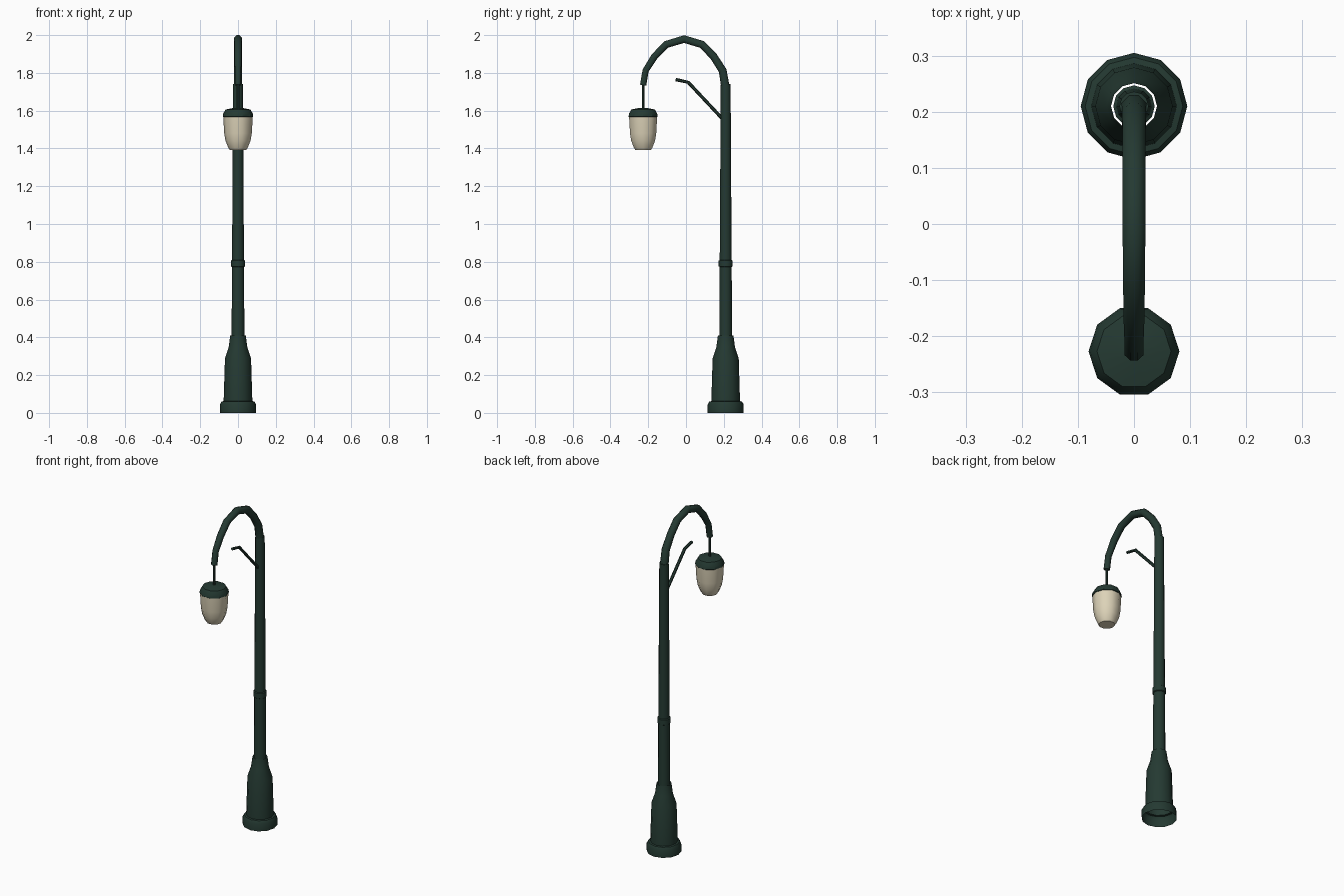
import bpy
import bmesh
import math
from mathutils import Vector

default = bpy.data.objects.get("Cube")
if default:
    bpy.data.objects.remove(default, do_unlink=True)

POLE_Y, LAMP_Y = 0.21, -0.227


def material(name, rgb, roughness):
    m = bpy.data.materials.new(name)
    m.use_nodes = True
    m.diffuse_color = (*rgb, 1)
    node = m.node_tree.nodes["Principled BSDF"]
    node.inputs["Base Color"].default_value = (*rgb, 1)
    node.inputs["Roughness"].default_value = roughness
    return m


green = material("dark green paint", (0.018, 0.042, 0.032), 0.6)
cream = material("cream glass", (0.72, 0.65, 0.48), 0.5)


def skin(name, rings, mat, cap_start, cap_end, angle):
    """Join rings of points into a tube-like object."""
    bm = bmesh.new()
    loops = [[bm.verts.new(p) for p in ring] for ring in rings]
    n = len(loops[0])
    for a, b in zip(loops, loops[1:]):
        for i in range(n):
            j = (i + 1) % n
            bm.faces.new((a[i], a[j], b[j], b[i]))
    if cap_start:
        bm.faces.new(loops[0][::-1])
    if cap_end:
        bm.faces.new(loops[-1])
    bmesh.ops.recalc_face_normals(bm, faces=bm.faces)
    mesh = bpy.data.meshes.new(name)
    bm.to_mesh(mesh)
    bm.free()
    mesh.materials.append(mat)
    obj = bpy.data.objects.new(name, mesh)
    bpy.context.collection.objects.link(obj)
    bpy.ops.object.select_all(action='DESELECT')
    obj.select_set(True)
    bpy.context.view_layer.objects.active = obj
    bpy.ops.object.shade_smooth_by_angle(angle=math.radians(angle))
    return obj


def lathe(name, y, profile, sides, mat=green, cap_start=False, cap_end=False, angle=35):
    """Turn a (radius, height) profile about a vertical axis."""
    turn = [math.tau * i / sides for i in range(sides)]
    rings = [[(r * math.cos(t), y + r * math.sin(t), z) for t in turn] for r, z in profile]
    return skin(name, rings, mat, cap_start, cap_end, angle)


def sweep(name, path, radii, sides):
    """Sweep a round section along a (y, z) path."""
    pts = [Vector((0, y, z)) for y, z in path]
    side = Vector((1, 0, 0))
    rings = []
    for i, (p, r) in enumerate(zip(pts, radii)):
        along = (pts[min(i + 1, len(pts) - 1)] - pts[max(i - 1, 0)]).normalized()
        up = along.cross(side)
        turn = [math.tau * (k + 0.5) / sides for k in range(sides)]
        rings.append([p + r * (math.cos(t) * side + math.sin(t) * up) for t in turn])
    return skin(name, rings, green, True, True, 50)


# Hollow cast base, open below and around the pole
lathe("base", POLE_Y,
      [(0.095, 0), (0.095, 0.045), (0.087, 0.06), (0.076, 0.062),
       (0.069, 0.29), (0.049, 0.35), (0.041, 0.41)], 12)

# Tapered pole with its collar
lathe("pole", POLE_Y, [(0.034, 0.4), (0.026, 1.74)], 12, cap_end=True)
lathe("pole_collar", POLE_Y,
      [(0.031, 0.772), (0.037, 0.776), (0.037, 0.806), (0.031, 0.81)], 12)

# Arched arm over the top
half = [(0.217, 1.735), (0.204, 1.812), (0.157, 1.886), (0.096, 1.95)]
arch = [(y - 0.01, z) for y, z in half]
arch += [(-0.01, 1.979)] + [(-y - 0.01, z) for y, z in reversed(half)]
sweep("arched_arm", arch,
      [0.024, 0.023, 0.022, 0.022, 0.022, 0.021, 0.02, 0.018, 0.018], 8)

# Small bent brace reaching out from the pole
sweep("brace", [(0.19, 1.56), (0.012, 1.75), (-0.055, 1.765)], [0.009] * 3, 6)

# Hanging lantern
lathe("lantern_rod", LAMP_Y, [(0.007, 1.6), (0.007, 1.745)], 8)
lathe("lantern_cap", LAMP_Y,
      [(0.077, 1.565), (0.081, 1.568), (0.078, 1.585), (0.066, 1.606), (0.02, 1.615)],
      10, cap_start=True, cap_end=True)
lathe("lantern_glass", LAMP_Y,
      [(0.078, 1.567), (0.073, 1.48), (0.066, 1.44), (0.052, 1.405), (0.044, 1.393)],
      10, cream, cap_end=True, angle=40)
